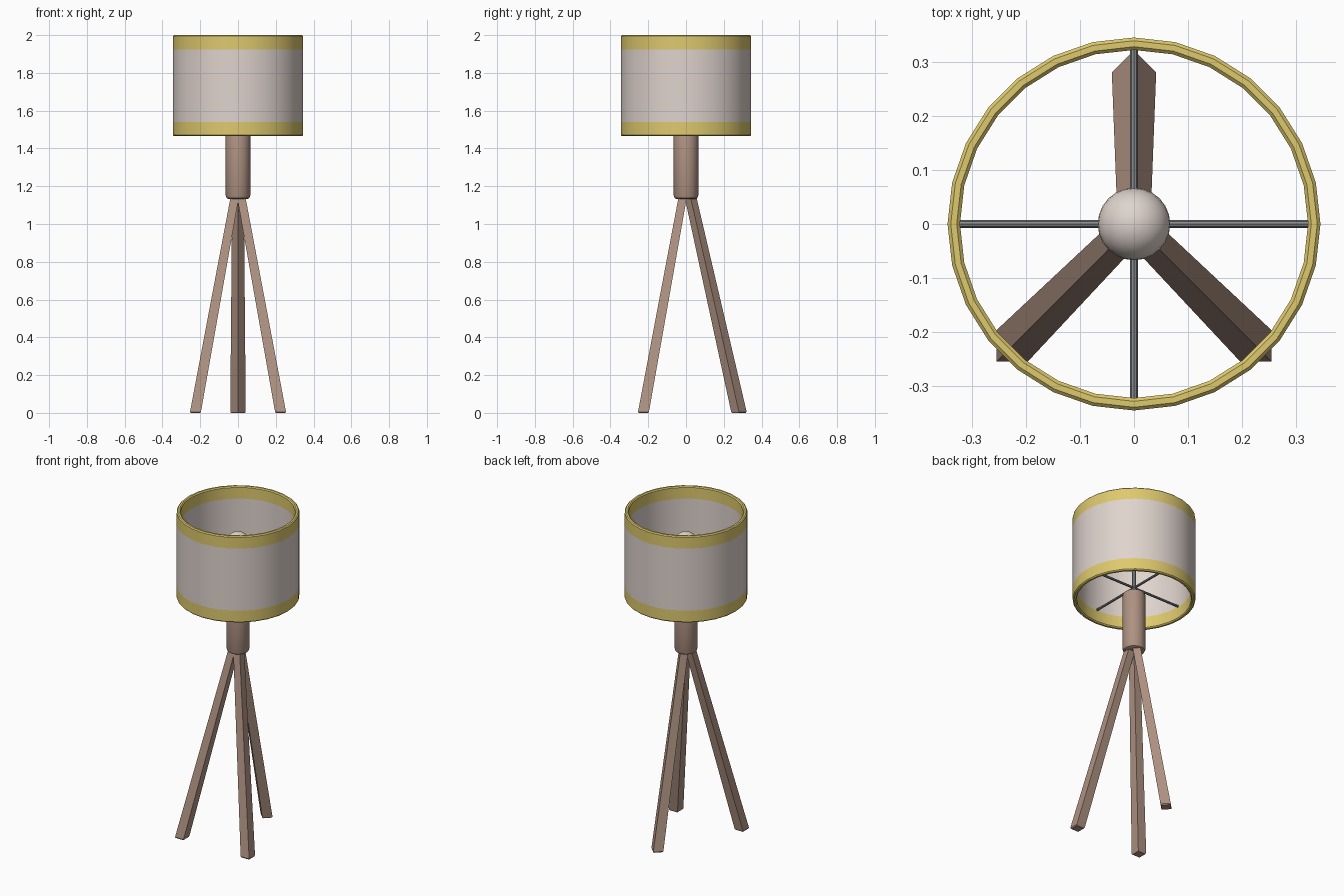
import bpy, bmesh, math
from mathutils import Vector

if "Cube" in bpy.data.objects:
    bpy.data.objects.remove(bpy.data.objects["Cube"])


def material(name, rgb):
    m = bpy.data.materials.new(name)
    m.diffuse_color = (*rgb, 1)
    m.use_nodes = True
    m.node_tree.nodes["Principled BSDF"].inputs["Base Color"].default_value = m.diffuse_color
    return m


WOOD = material("brown wood", (0.42, 0.285, 0.22))
CLOTH = material("pale cloth", (0.74, 0.655, 0.61))
GOLD = material("gold trim", (0.73, 0.585, 0.155))
METAL = material("grey metal", (0.26, 0.265, 0.28))


def finish(name, bm, *mats, smooth=True):
    bmesh.ops.recalc_face_normals(bm, faces=bm.faces)
    me = bpy.data.meshes.new(name)
    bm.to_mesh(me)
    bm.free()
    ob = bpy.data.objects.new(name, me)
    bpy.context.collection.objects.link(ob)
    for m in mats:
        me.materials.append(m)
    if smooth:
        bpy.ops.object.select_all(action='DESELECT')
        ob.select_set(True)
        bpy.context.view_layer.objects.active = ob
        bpy.ops.object.shade_smooth_by_angle(angle=math.radians(35))
    return ob


def lathe(name, profile, sides, *mats, closed=False, rule=None):
    """Revolve (radius, z) points around the z axis."""
    bm = bmesh.new()
    rings = [[bm.verts.new((r * math.cos(2 * math.pi * i / sides),
                            r * math.sin(2 * math.pi * i / sides), z))
              for i in range(sides)] for r, z in profile]
    pairs = list(zip(rings, rings[1:]))
    if closed:
        pairs.append((rings[-1], rings[0]))
    else:
        bm.faces.new(rings[0])
        bm.faces.new(rings[-1])
    for a, b in pairs:
        for i in range(sides):
            j = (i + 1) % sides
            bm.faces.new((a[i], a[j], b[j], b[i]))
    if rule:
        for f in bm.faces:
            f.material_index = rule(f.calc_center_median().z)
    return finish(name, bm, *mats)


def rod(name, a, b, radius):
    a, b = Vector(a), Vector(b)
    bm = bmesh.new()
    bmesh.ops.create_cone(bm, cap_ends=True, segments=8, radius1=radius,
                          radius2=radius, depth=(b - a).length)
    ob = finish(name, bm, METAL)
    ob.location = (a + b) / 2
    ob.rotation_euler = (b - a).to_track_quat('Z', 'Y').to_euler()
    return ob


# drum shade: hollow wall with gold bands at both rims, inside and out
LOW, HIGH, BAND, RO, RI, C = 1.465, 2.0, 0.075, 0.345, 0.322, 0.006
outer = [(RO - C, LOW), (RO, LOW + C), (RO, LOW + BAND),
         (RO, HIGH - BAND), (RO, HIGH - C), (RO - C, HIGH)]
inner = [(RI + C, HIGH), (RI, HIGH - C), (RI, HIGH - BAND),
         (RI, LOW + BAND), (RI, LOW + C), (RI + C, LOW)]
lathe("shade", outer + inner, 28, CLOTH, GOLD, closed=True,
      rule=lambda z: 0 if LOW + BAND < z < HIGH - BAND else 1)

# central wooden column with rounded ends
lathe("column", [(0.05, 1.132), (0.06, 1.137), (0.065, 1.15),
                 (0.065, 1.49), (0.06, 1.503), (0.05, 1.508)], 20, WOOD)

# metal stem and four spokes carrying the shade
rod("stem", (0, 0, 1.49), (0, 0, 1.76), 0.011)
for i, (x, y) in enumerate([(1, 0), (0, 1), (-1, 0), (0, -1)]):
    rod(f"spoke_{i + 1}", (0, 0, 1.545), (x * 0.325, y * 0.325, 1.545), 0.007)

# round bulb
bm = bmesh.new()
bmesh.ops.create_uvsphere(bm, u_segments=24, v_segments=14, radius=0.067)
finish("bulb", bm, CLOTH).location = (0, 0, 1.80)

# three tapered square legs, a corner facing outwards
for name, fx, fy in [("back_leg", 0, 0.28), ("front_left_leg", -0.225, -0.225),
                     ("front_right_leg", 0.225, -0.225)]:
    bm = bmesh.new()
    heading = math.atan2(fy, fx)
    top = Vector((fx, fy, 0)).normalized() * 0.02
    rings = []
    for c, z, r in [((fx, fy), 0, 0.036), ((fx, fy), 0.006, 0.041),
                    ((top.x, top.y), 1.16, 0.031)]:
        rings.append([bm.verts.new((c[0] + r * math.cos(heading + k * math.pi / 2),
                                    c[1] + r * math.sin(heading + k * math.pi / 2), z))
                      for k in range(4)])
    bm.faces.new(rings[0])
    bm.faces.new(rings[-1])
    for a, b in zip(rings, rings[1:]):
        for k in range(4):
            bm.faces.new((a[k], a[(k + 1) % 4], b[(k + 1) % 4], b[k]))
    finish(name, bm, WOOD, smooth=False)
